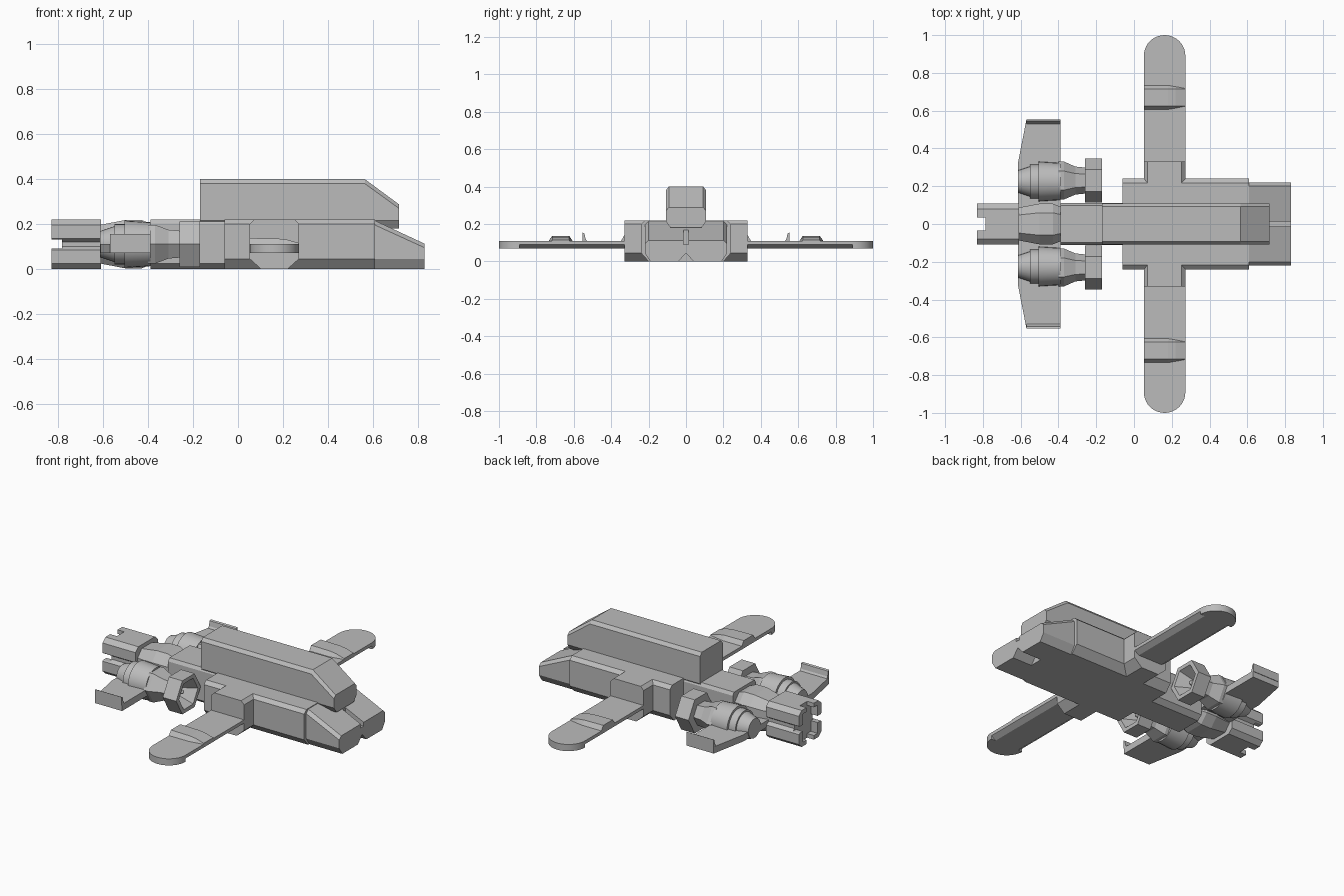
import bpy, bmesh, math

cube = bpy.data.objects.get("Cube")
if cube:
    bpy.data.objects.remove(cube, do_unlink=True)

grey = bpy.data.materials.new("hull_grey")
grey.use_nodes = True
COLOUR = (0.5, 0.5, 0.5, 1)
grey.diffuse_color = COLOUR
grey.node_tree.nodes["Principled BSDF"].inputs["Base Color"].default_value = COLOUR


def loft(name, rings, mirror=False, smooth=False):
    """Skin a list of equal-length 3D rings and cap both ends."""
    bm = bmesh.new()
    loops = [[bm.verts.new(p) for p in ring] for ring in rings]
    n = len(loops[0])
    for a, b in zip(loops, loops[1:]):
        for i in range(n):
            j = (i + 1) % n
            bm.faces.new((a[i], a[j], b[j], b[i]))
    bm.faces.new(loops[0][::-1])
    bm.faces.new(loops[-1])
    bmesh.ops.recalc_face_normals(bm, faces=bm.faces)
    mesh = bpy.data.meshes.new(name)
    bm.to_mesh(mesh)
    bm.free()
    mesh.materials.append(grey)
    ob = bpy.data.objects.new(name, mesh)
    bpy.context.collection.objects.link(ob)
    if mirror:
        ob.modifiers.new("mirror", "MIRROR").use_axis = (False, True, False)
    if smooth:
        bpy.ops.object.select_all(action="DESELECT")
        ob.select_set(True)
        bpy.context.view_layer.objects.active = ob
        bpy.ops.object.shade_smooth_by_angle(angle=math.radians(30))
    return ob


def along_x(section, x):
    return [(x, y, z) for y, z in section]


def along_y(section, y):
    return [(x, y, z) for x, z in section]


def along_z(section, z):
    return [(x, y, z) for x, y in section]


def octagon(w, z0, z1, top, bottom, c=0):
    """Chamfered box section; top and bottom are (inset, drop) pairs."""
    half = [(w - bottom[0], z0), (w, z0 + bottom[1]), (w, z1 - top[1]), (w - top[0], z1)]
    return [(c + a, z) for a, z in half] + [(c - a, z) for a, z in half[::-1]]


def turned(name, profile, sides, y, z, smooth=False):
    """Turn an (x, radius) profile about a lengthwise axis."""
    angles = [math.tau * i / sides for i in range(sides)]
    return loft(name, [[(x, y + r * math.cos(a), z + r * math.sin(a)) for a in angles]
                       for x, r in profile], True, smooth)


def cut(ob, cutter):
    cutter.hide_render = True
    cutter.hide_set(True)
    cutter.display_type = "WIRE"
    mod = ob.modifiers.new("cut", "BOOLEAN")
    mod.object = cutter
    mod.solver = "EXACT"


def box(name, x0, x1, y0, y1, z0, z1):
    s = [(y0, z0), (y1, z0), (y1, z1), (y0, z1)]
    return loft(name, [along_x(s, x0), along_x(s, x1)])


# Main hull and sloping nose
hull = octagon(0.24, 0, 0.22, (0.022, 0.02), (0.04, 0.045))
loft("main_hull", [along_x(hull, -0.06), along_x(hull, 0.61)])
nose = loft("nose", [
    along_x(octagon(0.22, 0, 0.22, (0.02, 0.02), (0.03, 0.045)), 0.6),
    along_x(octagon(0.22, 0, 0.113, (0.02, 0.018), (0.03, 0.045)), 0.83)])
notch = [(-0.045, -0.005), (0.045, -0.005), (0, 0.045)]
cut(nose, loft("nose_notch_cutter", [along_x(notch, 0.7), along_x(notch, 0.85)]))
cut(nose, box("nose_groove_cutter", 0.71, 0.85, -0.014, 0.014, 0.09, 0.3))

# Upper cabin with a slanted front
cabin = octagon(0.108, 0.18, 0.4, (0.016, 0.02), (0.025, 0.035))
front = octagon(0.108, 0.18, 0.288, (0.016, 0.018), (0.025, 0.035))
loft("upper_cabin", [along_x(cabin, -0.17), along_x(cabin, 0.565), along_x(front, 0.717)])

# Wing roots, wings and rounded wing tips
WX, WR = 0.162, 0.11
root = octagon(WR, 0, 0.22, (0.02, 0.02), (0.05, 0.045), WX)
loft("wing_roots", [along_y(root, -0.33), along_y(root, 0.33)])
wing = octagon(WR, 0.07, 0.11, (0, 0.004), (0.03, 0.02), WX)
loft("wing", [along_y(wing, 0.3), along_y(wing, 0.89)], True)
arc = [(WX + WR * math.cos(math.pi * i / 20), 0.89 + WR * math.sin(math.pi * i / 20))
       for i in range(21)]
loft("wing_tip", [along_z(arc, 0.07), along_z(arc, 0.11)], True, True)


# Raised strips across the wings, fading towards the leading edge
def strip(x, half, top):
    return [(x, 0.67 - half, 0.105), (x, 0.67 + half, 0.105),
            (x, 0.715, top), (x, 0.625, top)]


loft("wing_strip", [strip(WX - WR, 0.067, 0.137), strip(0.18, 0.067, 0.135),
                    strip(0.22, 0.06, 0.13), strip(WX + WR, 0.049, 0.115)], True)

# Tail spine and tapered neck
spine = octagon(0.11, 0, 0.22, (0.012, 0.018), (0.03, 0.025))
loft("tail_spine", [along_x(spine, -0.39), along_x(spine, -0.05)])
neck = [(-0.62, 0.085), (-0.5, 0.108), (-0.43, 0.108), (-0.385, 0.09)]
loft("tail_neck", [along_x(octagon(r, 0.11 - r, 0.11 + r, (r * 0.45, r * 0.5),
                                   (r * 0.45, r * 0.5)), x) for x, r in neck])

# Tail block: side grooves, hollow slotted end
quarter = [(0.08, 0), (0.108, 0.025), (0.108, 0.085), (0.085, 0.1)]
side = quarter + [(y, 0.22 - z) for y, z in quarter[::-1]]
tail = side + [(-y, z) for y, z in side[::-1]]
block = loft("tail_block", [along_x(tail, -0.83), along_x(tail, -0.61)])
cut(block, box("tail_hollow_cutter", -0.9, -0.785, -0.07, 0.07, 0.025, 0.195))
cut(block, box("tail_slot_cutter", -0.9, -0.785, -0.035, 0.035, -0.05, 0.3))
cut(block, box("tail_side_cutter", -0.9, -0.785, -0.2, 0.2, 0.09, 0.13))

# Engine pods: hexagonal open intake, hexagonal neck, stepped round exhaust
EY, EZ = 0.23, 0.11
turned("engine_intake", [(-0.26, 0.117), (-0.17, 0.117), (-0.17, 0.09),
                         (-0.25, 0.045)], 6, EY, EZ)
turned("engine_intake_spike", [(-0.255, 0.022), (-0.21, 0.012), (-0.2, 0.002)], 12, EY, EZ)
turned("engine_neck", [(-0.4, 0.1), (-0.37, 0.1), (-0.31, 0.074), (-0.25, 0.068)], 6, EY, EZ)
turned("engine_exhaust", [(-0.615, 0.058), (-0.55, 0.08), (-0.55, 0.09), (-0.505, 0.09),
                          (-0.505, 0.105), (-0.39, 0.098)], 28, EY - 0.005, EZ, True)

# Rear wings with upturned tips
plan = [(-0.39, 0.08), (-0.39, 0.55), (-0.57, 0.55), (-0.613, 0.33), (-0.613, 0.08)]
loft("rear_wing", [along_z(plan, 0.07), along_z(plan, 0.11)], True)
fin = [(0.525, 0.105), (0.553, 0.105), (0.553, 0.155), (0.543, 0.15), (0.537, 0.12)]
loft("rear_wing_fin", [along_x(fin, -0.57), along_x(fin, -0.39)], True)
